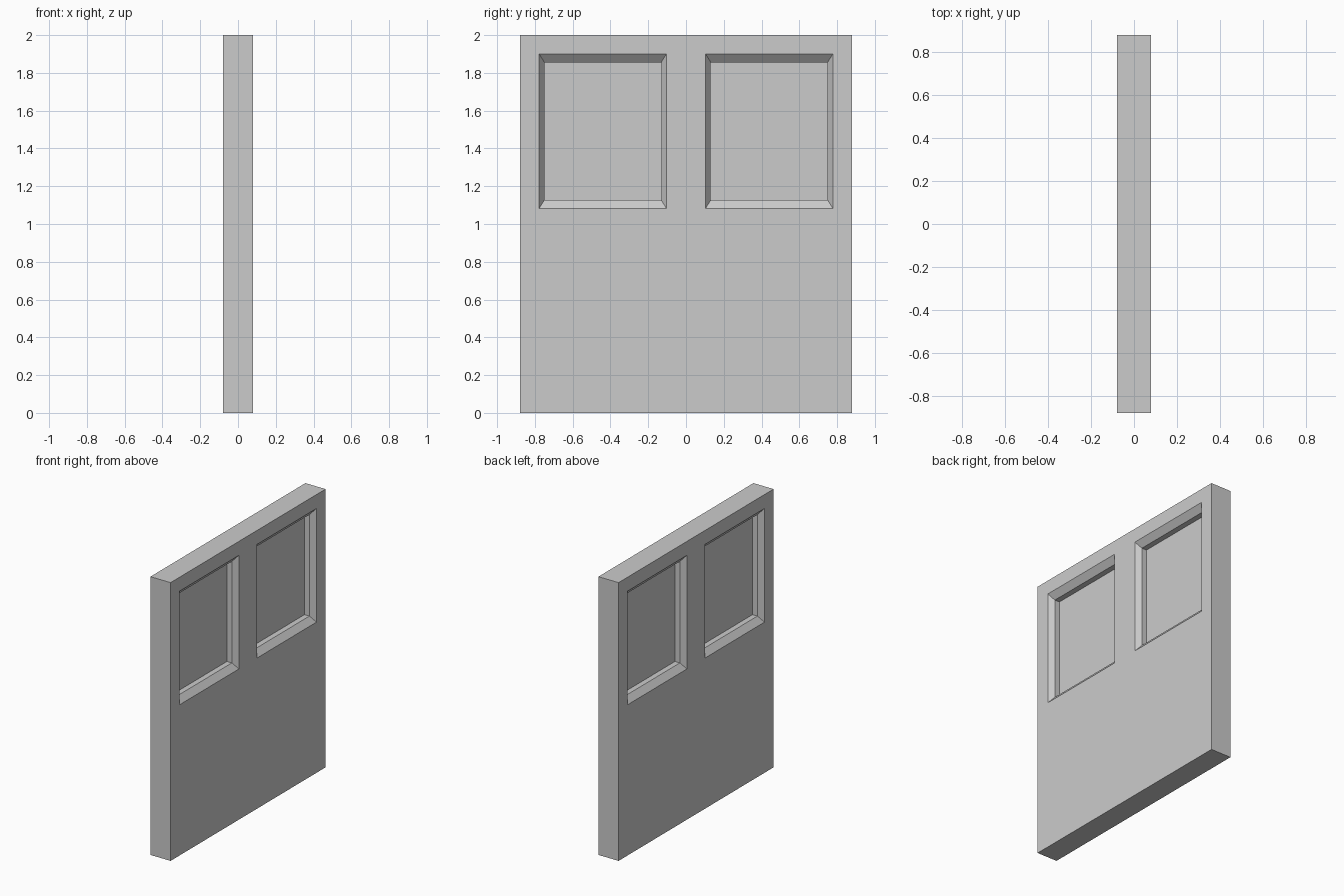
import bpy, bmesh

if "Cube" in bpy.data.objects:
    bpy.data.objects.remove(bpy.data.objects["Cube"])

T, W, H = 0.08, 0.88, 2.0          # half thickness, half width, height
Y0, Y1, Z0, Z1 = 0.104, 0.777, 1.083, 1.90   # window opening
IY, IZ = 0.027, 0.044              # chamfer inset
CHAMFER, PANE = 0.037, 0.004       # chamfer depth, pane half thickness


def loft(name, sections):
    """Closed solid through rectangles (x, y0, y1, z0, z1)."""
    bm = bmesh.new()
    rings = [[bm.verts.new((x, y, z)) for y, z in ((a, c), (b, c), (b, d), (a, d))]
             for x, a, b, c, d in sections]
    bm.faces.new(rings[0])
    bm.faces.new(rings[-1])
    for r, s in zip(rings, rings[1:]):
        for i in range(4):
            j = (i + 1) % 4
            bm.faces.new((r[i], r[j], s[j], s[i]))
    bmesh.ops.recalc_face_normals(bm, faces=bm.faces)
    mesh = bpy.data.meshes.new(name)
    bm.to_mesh(mesh)
    bm.free()
    ob = bpy.data.objects.new(name, mesh)
    bpy.context.collection.objects.link(ob)
    return ob


# Door slab
door = loft("door_slab", [(-T, -W, W, 0, H), (T, -W, W, 0, H)])

# Two window openings, chamfered on both faces, each with a thin pane
for side, (a, b) in (("left", (-Y1, -Y0)), ("right", (Y0, Y1))):
    outer = (a, b, Z0, Z1)
    inner = (a + IY, b - IY, Z0 + IZ, Z1 - IZ)
    t = T - CHAMFER
    cutter = loft("window_cutter_" + side,
                  [(-T - 0.05, *outer), (-T, *outer), (-t, *inner),
                   (t, *inner), (T, *outer), (T + 0.05, *outer)])
    cutter.hide_render = True
    mod = door.modifiers.new("window_" + side, 'BOOLEAN')
    mod.operation = 'DIFFERENCE'
    mod.solver = 'EXACT'
    mod.object = cutter
    bpy.context.view_layer.objects.active = door
    bpy.ops.object.modifier_apply(modifier=mod.name)
    bpy.data.objects.remove(cutter)
    loft("window_pane_" + side, [(-PANE, *inner), (PANE, *inner)])
